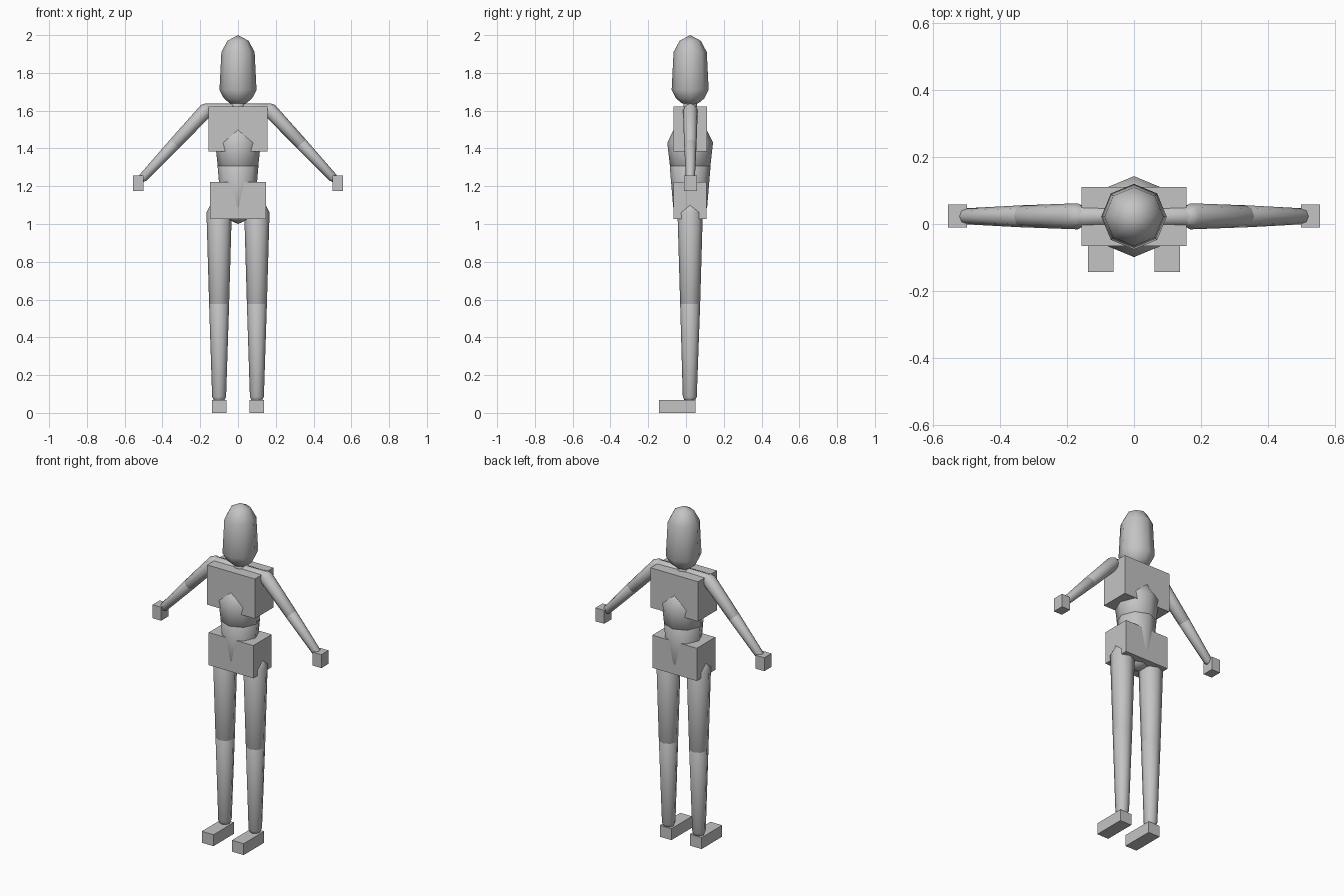
import bpy, bmesh, math
from mathutils import Vector

if "Cube" in bpy.data.objects:
    bpy.data.objects.remove(bpy.data.objects["Cube"])

YC = 0.022   # depth of the body's centre line
SIDES = 8

grey = bpy.data.materials.new("light_grey")
grey.diffuse_color = (0.55, 0.55, 0.55, 1)
grey.use_nodes = True
grey.node_tree.nodes["Principled BSDF"].inputs["Base Color"].default_value = grey.diffuse_color


def finish(name, bm, smooth):
    bmesh.ops.recalc_face_normals(bm, faces=bm.faces)
    mesh = bpy.data.meshes.new(name)
    bm.to_mesh(mesh)
    bm.free()
    mesh.materials.append(grey)
    for p in mesh.polygons:
        p.use_smooth = smooth
    ob = bpy.data.objects.new(name, mesh)
    bpy.context.collection.objects.link(ob)
    return ob


def box(name, lo, hi):
    bm = bmesh.new()
    bmesh.ops.create_cube(bm, size=1)
    for v in bm.verts:
        v.co = [l + (c + 0.5) * (h - l) for c, l, h in zip(v.co, lo, hi)]
    return finish(name, bm, False)


def limb(name, start, end, profile):
    """Eight-sided tapered capsule; profile holds (distance from start, radius)."""
    start, end = Vector(start), Vector(end)
    rot = (end - start).to_track_quat('Z', 'Y')
    bm = bmesh.new()
    rings = []
    for d, r in profile:
        n = SIDES if r > 0 else 1
        rings.append([bm.verts.new(start + rot @ Vector((
            r * math.cos(i * math.tau / SIDES), r * math.sin(i * math.tau / SIDES), d)))
            for i in range(n)])
    for a, b in zip(rings, rings[1:]):
        for i in range(SIDES):
            quad = []
            for v in (a[i % len(a)], a[(i + 1) % len(a)], b[(i + 1) % len(b)], b[i % len(b)]):
                if v not in quad:
                    quad.append(v)
            bm.faces.new(quad)
    return finish(name, bm, True)


def capsule(name, start, end, r0, r1):
    length = (Vector(end) - Vector(start)).length
    return limb(name, start, end, [
        (-0.9 * r0, 0), (-0.6 * r0, 0.7 * r0), (0, r0),
        (length, r1), (length + 0.6 * r1, 0.7 * r1), (length + 0.9 * r1, 0)])


def upright(name, profile):
    return limb(name, (0, YC, 0), (0, YC, 1), profile)


# Head, neck and two-part trunk
upright("head", [(1.625, 0), (1.64, 0.045), (1.665, 0.075), (1.71, 0.098),
                 (1.91, 0.088), (1.97, 0.056), (2.0, 0)])
upright("neck", [(1.56, 0), (1.57, 0.036), (1.66, 0.036), (1.67, 0)])
upright("upper_trunk", [(1.24, 0), (1.27, 0.07), (1.305, 0.107), (1.43, 0.121),
                        (1.5, 0.087), (1.55, 0)])
upright("lower_trunk", [(1.0, 0), (1.025, 0.055), (1.09, 0.09), (1.305, 0.108),
                        (1.35, 0.075), (1.37, 0)])

# Chest and pelvis blocks
box("chest", (-0.157, -0.066, 1.385), (0.157, 0.11, 1.622))
box("pelvis", (-0.147, -0.066, 1.027), (0.147, 0.108, 1.222))

# Paired limbs
for side, s in (("left", 1), ("right", -1)):
    shoulder, elbow, wrist = ((s * x, YC + 0.001, z) for x, z in
                              ((0.168, 1.603), (0.335, 1.425), (0.503, 1.245)))
    capsule(side + "_collar", (s * 0.03, YC, 1.609), shoulder, 0.028, 0.034)
    capsule(side + "_upper_arm", shoulder, elbow, 0.039, 0.033)
    capsule(side + "_forearm", elbow, wrist, 0.033, 0.024)

    hip, knee, ankle = (s * 0.1, YC, 1.06), (s * 0.1, YC, 0.577), (s * 0.1, YC - 0.002, 0.085)
    capsule(side + "_thigh", hip, knee, 0.067, 0.053)
    capsule(side + "_shin", knee, ankle, 0.053, 0.037)

    for part, x0, x1, y0, y1, z0, z1 in (
            ("hand", 0.5, 0.557, -0.01, 0.058, 1.176, 1.256),
            ("foot", 0.061, 0.138, -0.144, 0.05, 0, 0.068)):
        a, b = sorted((s * x0, s * x1))
        box(side + "_" + part, (a, y0, z0), (b, y1, z1))
